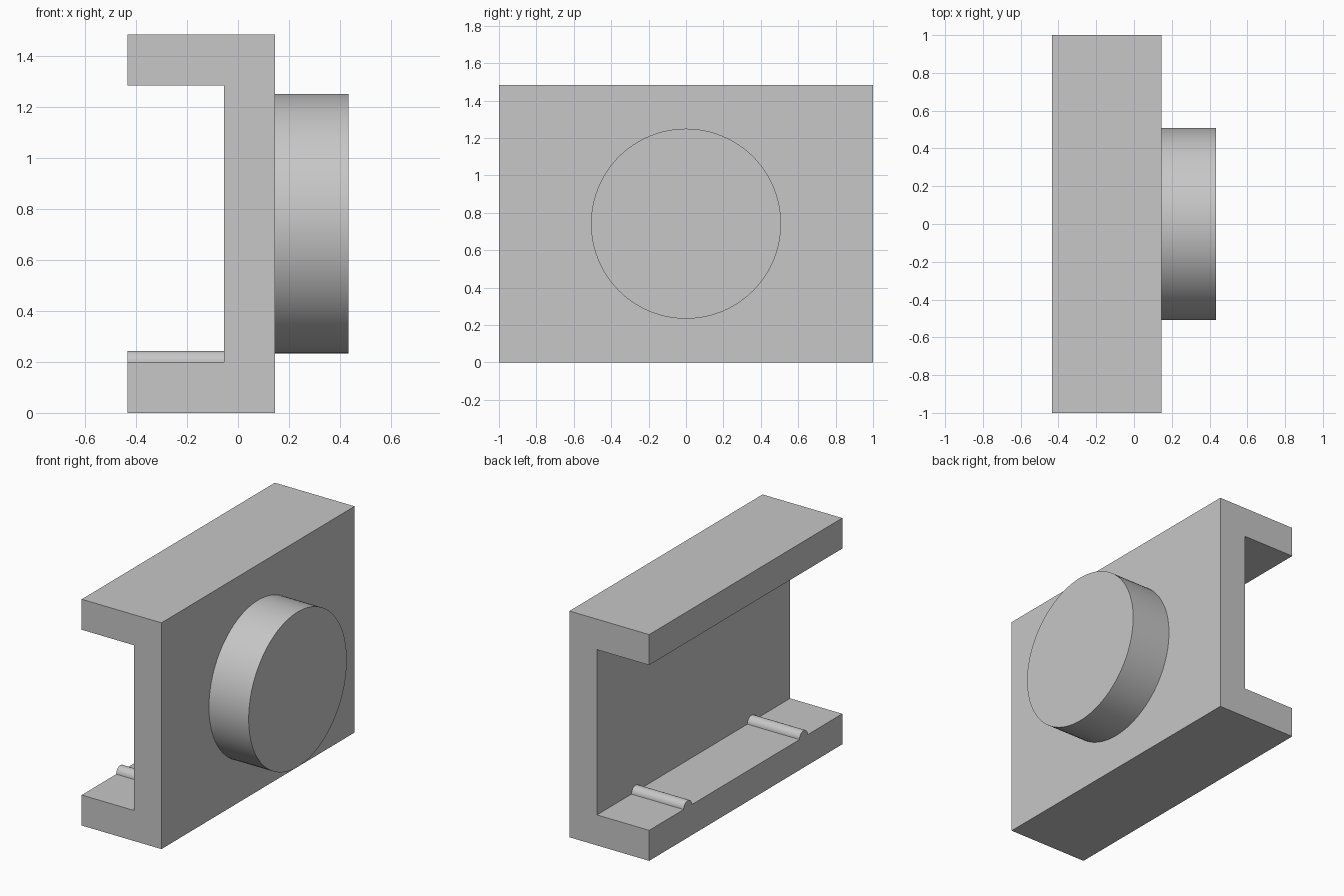
import bpy
import math

default = bpy.data.objects.get("Cube")
if default:
    bpy.data.objects.remove(default, do_unlink=True)

# Plain grey material
GREY = (0.57, 0.57, 0.57, 1)
grey = bpy.data.materials.new("plain grey")
grey.use_nodes = True
grey.diffuse_color = GREY
grey.node_tree.nodes["Principled BSDF"].inputs["Base Color"].default_value = GREY

BACK, INNER, FACE, KNOB = -0.433, -0.055, 0.145, 0.433
HEIGHT, LIP = 1.483, 0.2


def make_prism(name, profile, start, end, axis):
    """Extrude a closed 2D profile along x (profile is y, z) or y (profile is x, z)."""
    n = len(profile)

    def place(p, d):
        return (d, p[0], p[1]) if axis == "x" else (p[0], d, p[1])

    verts = [place(p, d) for d in (start, end) for p in profile]
    faces = [list(range(n))[::-1], list(range(n, 2 * n))]
    faces += [(i, (i + 1) % n, n + (i + 1) % n, n + i) for i in range(n)]
    if axis == "y":
        faces = [list(f)[::-1] for f in faces]
    mesh = bpy.data.meshes.new(name)
    mesh.from_pydata(verts, [], faces)
    mesh.materials.append(grey)
    obj = bpy.data.objects.new(name, mesh)
    bpy.context.collection.objects.link(obj)
    return obj


def smooth(obj):
    bpy.ops.object.select_all(action="DESELECT")
    obj.select_set(True)
    bpy.context.view_layer.objects.active = obj
    bpy.ops.object.shade_smooth_by_angle(angle=math.radians(30))


# Channel-shaped body
channel = [(BACK, 0), (FACE, 0), (FACE, HEIGHT), (BACK, HEIGHT),
           (BACK, HEIGHT - LIP), (INNER, HEIGHT - LIP), (INNER, LIP), (BACK, LIP)]
make_prism("channel_body", channel, -1, 1, "y")

# Round boss on the outer face
SIDES = 96
circle = [(0.508 * math.cos(2 * math.pi * i / SIDES),
           HEIGHT / 2 + 0.508 * math.sin(2 * math.pi * i / SIDES)) for i in range(SIDES)]
smooth(make_prism("round_boss", circle, FACE, KNOB, "x"))

# Half-round ridges across the lower lip
for name, y in (("front_ridge", -0.6), ("back_ridge", 0.6)):
    arc = [(y + 0.043 * math.cos(math.pi * i / 16),
            LIP + 0.043 * math.sin(math.pi * i / 16)) for i in range(17)]
    smooth(make_prism(name, arc, BACK, INNER, "x"))
